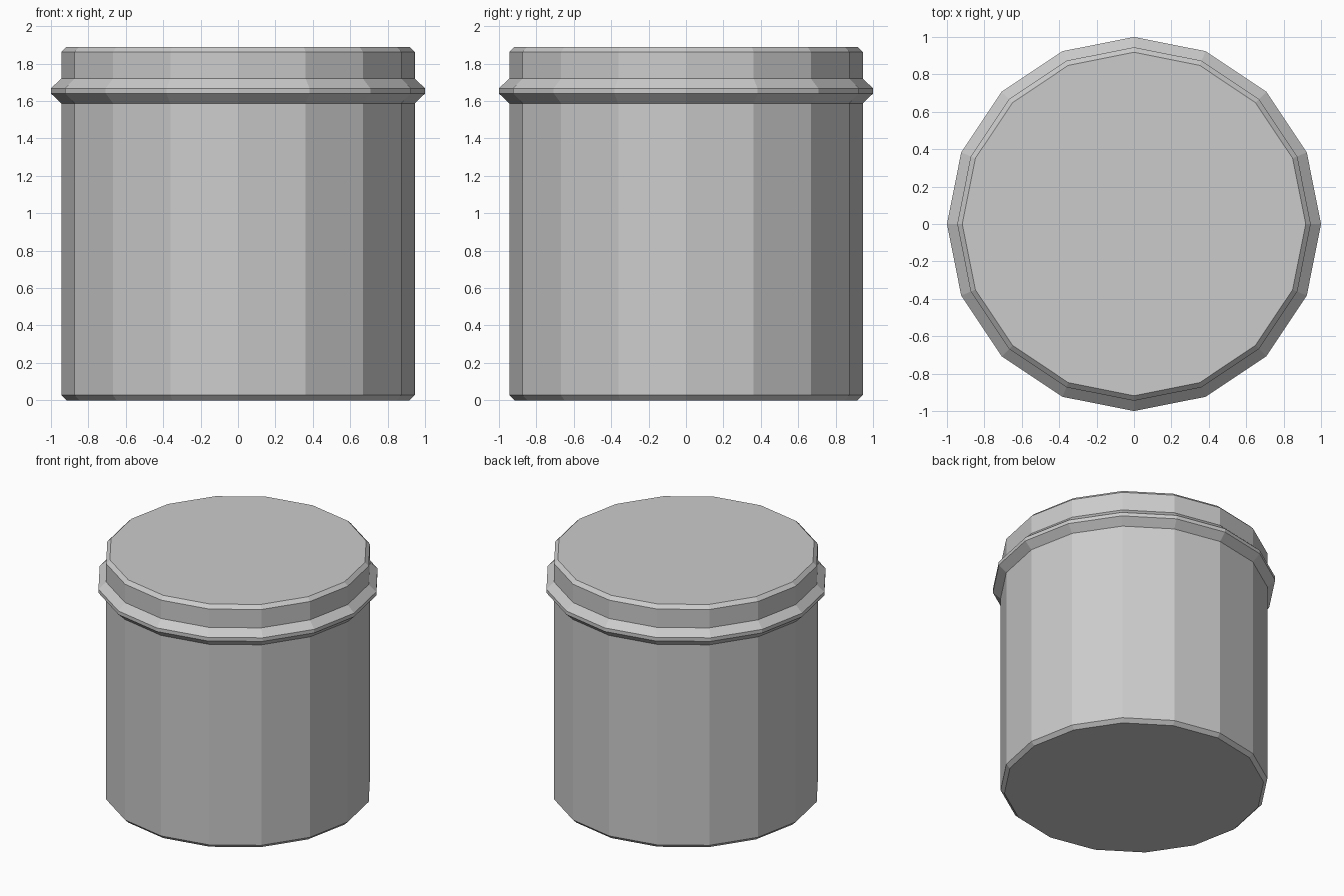
import bpy, bmesh
from math import cos, sin, tau

if "Cube" in bpy.data.objects:
    bpy.data.objects.remove(bpy.data.objects["Cube"])

SIDES = 16


def lathe(name, profile):
    """Closed, flat-faced solid of revolution from (radius, z) points, bottom to top."""
    bm = bmesh.new()
    rings = [[bm.verts.new((r * cos(tau * i / SIDES), r * sin(tau * i / SIDES), z))
              for i in range(SIDES)] for r, z in profile]
    for low, high in zip(rings, rings[1:]):
        for i in range(SIDES):
            j = (i + 1) % SIDES
            bm.faces.new((low[i], low[j], high[j], high[i]))
    bm.faces.new(rings[0][::-1])
    bm.faces.new(rings[-1])
    mesh = bpy.data.meshes.new(name)
    bm.to_mesh(mesh)
    bm.free()
    obj = bpy.data.objects.new(name, mesh)
    bpy.context.collection.objects.link(obj)
    return obj


# Canister: bevelled base, straight wall, raised band, bevelled top
lathe("canister", [
    (0.918, 0.0), (0.945, 0.027),
    (0.945, 1.588), (1.0, 1.64), (1.0, 1.668), (0.945, 1.72),
    (0.945, 1.863), (0.918, 1.89),
])
